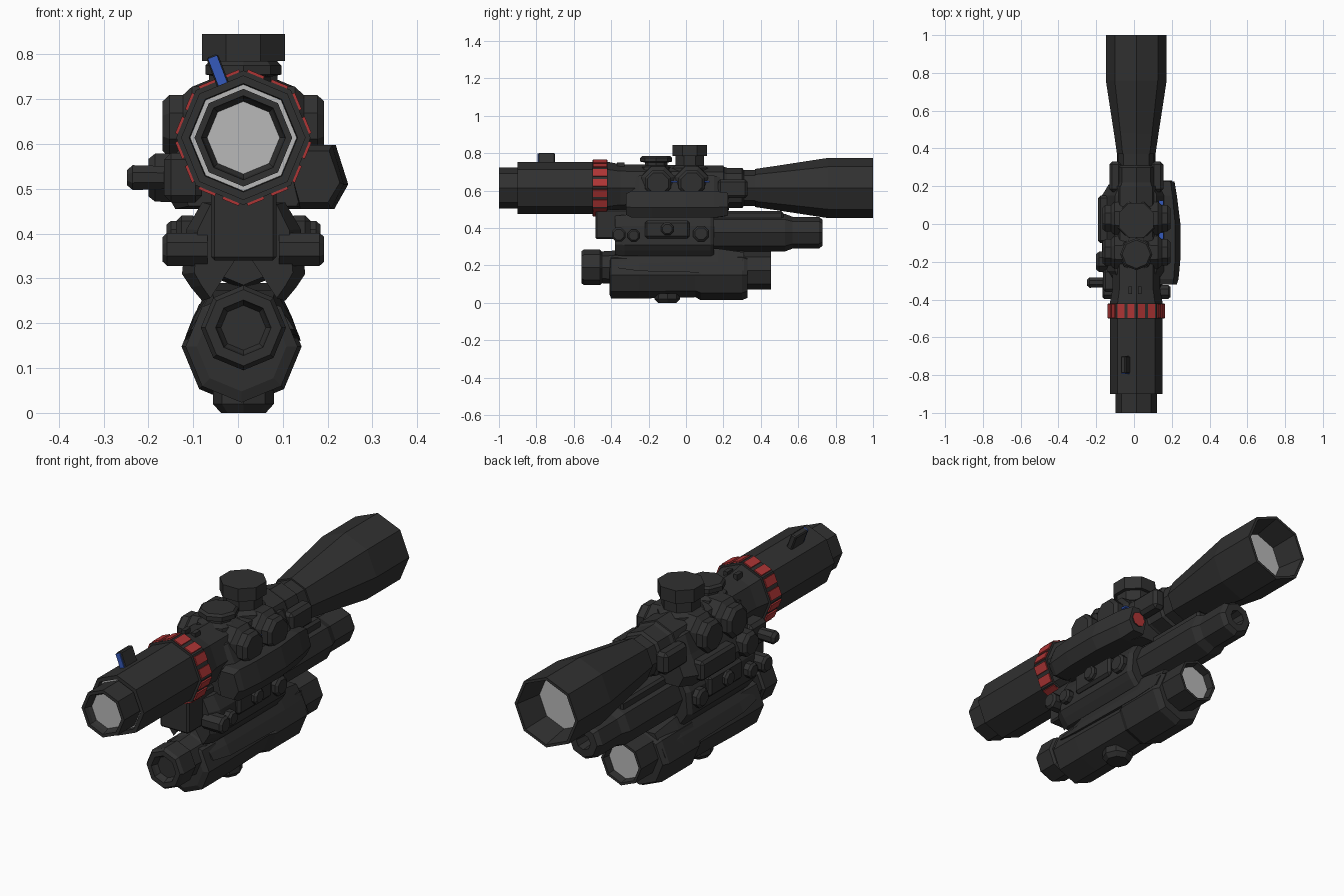
import bpy, bmesh, math
from mathutils import Matrix, Vector

def material(name, col):
    m = bpy.data.materials.new(name)
    m.diffuse_color = (*col, 1)
    return m

DARK = material("dark_grey", (0.03, 0.03, 0.03))
RED = material("red", (0.42, 0.035, 0.035))
BLUE = material("blue", (0.035, 0.1, 0.5))
GLASS = material("light_grey", (0.48, 0.48, 0.48))
CX, CZ = 0.012, 0.614          # scope axis

def finish(name, bm, mats):
    bmesh.ops.recalc_face_normals(bm, faces=bm.faces)
    me = bpy.data.meshes.new(name)
    bm.to_mesh(me)
    bm.free()
    for m in mats:
        me.materials.append(m)
    ob = bpy.data.objects.new(name, me)
    bpy.context.collection.objects.link(ob)
    return ob

def lathe(name, axis, c, pts, n=8, phase=0.0, start=DARK, end=DARK, bands=()):
    """Revolve (distance, radius) points about an axis through c; bands = light rings."""
    bm = bmesh.new()
    rings = []
    for t, r in pts:
        ring = []
        for i in range(n):
            a = math.tau * (i + phase) / n
            u, v = r * math.cos(a), r * math.sin(a)
            p = {'Y': (c[0] + u, t, c[1] + v), 'Z': (c[0] + u, c[1] + v, t),
                 'X': (t, c[0] + u, c[1] + v)}[axis]
            ring.append(bm.verts.new(p))
        rings.append(ring)
    for k in range(len(rings) - 1):
        for i in range(n):
            j = (i + 1) % n
            f = bm.faces.new((rings[k][i], rings[k][j], rings[k + 1][j], rings[k + 1][i]))
            f.material_index = 3 if k in bands else 0
    bm.faces.new(rings[0]).material_index = 1
    bm.faces.new(rings[-1]).material_index = 2
    return finish(name, bm, [DARK, start, end, GLASS])

def loft(name, poly, stations):
    """Loft an xz outline along y; stations = (y, x scale, z scale) about the outline's first point."""
    bm = bmesh.new()
    ox, oz = poly[0]
    rings = [[bm.verts.new((ox + (x - ox) * sx, y, oz + (z - oz) * sz)) for x, z in poly]
             for y, sx, sz in stations]
    n = len(poly)
    for a, b in zip(rings, rings[1:]):
        for i in range(n):
            bm.faces.new((a[i], a[(i + 1) % n], b[(i + 1) % n], b[i]))
    bm.faces.new(rings[0])
    bm.faces.new(rings[-1])
    return finish(name, bm, [DARK])

def box(name, x0, x1, y0, y1, z0, z1, mat=DARK, rot=None, bevel=0.0):
    bm = bmesh.new()
    bmesh.ops.create_cube(bm, size=1)
    bmesh.ops.scale(bm, vec=(x1 - x0, y1 - y0, z1 - z0), verts=bm.verts)
    if bevel:
        bmesh.ops.bevel(bm, geom=bm.edges[:], offset=bevel, segments=1, affect='EDGES')
    bmesh.ops.translate(bm, vec=((x0 + x1) / 2, (y0 + y1) / 2, (z0 + z1) / 2), verts=bm.verts)
    if rot:                     # turn about the scope axis
        M = Matrix.Translation((CX, 0, CZ)) @ Matrix.Rotation(rot, 4, 'Y') @ Matrix.Translation((-CX, 0, -CZ))
        bmesh.ops.transform(bm, matrix=M, verts=bm.verts)
    return finish(name, bm, [mat])

# --- Scope: eyepiece, tube and flared objective ---
lathe("eyepiece", 'Y', (CX, CZ), [(-0.965, 0.081), (-0.98, 0.09), (-1, 0.094), (-1, 0.109), (-0.88, 0.109),
      (-0.88, 0.119), (-0.9, 0.121), (-0.9, 0.139), (-0.5, 0.139), (-0.5, 0.15), (-0.42, 0.15), (-0.42, 0.14),
      (-0.35, 0.127), (0.2, 0.12), (0.21, 0.09)], start=GLASS, bands=(4,))
lathe("objective_bell", 'Y', (CX, CZ), [(0.18, 0.095), (0.37, 0.095), (0.37, 0.102), (0.48, 0.118), (0.76, 0.161),
      (1, 0.161), (1, 0.148), (0.87, 0.125)], end=GLASS)
lathe("tube_collar", 'Y', (CX, CZ), [(0.2, 0.115), (0.22, 0.108), (0.3, 0.108), (0.31, 0.095)])
for s in (-1, 1):
    xa, xb = sorted((CX + s * 0.08, CX + s * 0.143))
    box("collar_wing", xa, xb, 0.17, 0.33, 0.56, 0.66, bevel=0.015)

# red plates, two on each facet of the grip ring
apothem, side = 0.15 * math.cos(math.pi / 8), 0.3 * math.sin(math.pi / 8)
for k in range(8):
    for s in (-1, 1):
        m = CX + s * side * 0.25
        box("red_grip_plate", m - 0.02, m + 0.02, -0.497, -0.423, CZ + apothem - 0.003, CZ + apothem + 0.006,
            RED, rot=math.tau * (k + 0.5) / 8)

# zoom lever with blue front plate
lean = -math.radians(21)
box("zoom_lever", CX - 0.014, CX + 0.014, -0.79, -0.70, CZ + 0.11, CZ + 0.196, rot=lean, bevel=0.005)
box("lever_front_plate", CX - 0.011, CX + 0.011, -0.795, -0.789, CZ + 0.12, CZ + 0.193, BLUE, rot=lean)

# --- Turrets ---
lathe("elevation_turret", 'Z', (CX, 0.02), [(0.66, 0.11), (0.72, 0.105), (0.735, 0.083), (0.785, 0.083),
      (0.785, 0.1), (0.845, 0.1)], phase=0.5)
lathe("rear_turret", 'Z', (CX, -0.16), [(0.66, 0.1), (0.725, 0.09), (0.735, 0.06), (0.75, 0.06), (0.755, 0.085),
      (0.775, 0.085), (0.785, 0.075)])
for s in (-1, 1):
    for y in (-0.15, 0.03):
        lathe("side_turret", 'X', (y, 0.64), [(CX + s * t, r) for t, r in
              ((0.05, 0.1), (0.115, 0.095), (0.135, 0.075), (0.165, 0.075), (0.18, 0.06))], phase=0.5)
for y in (-0.07, 0.1):
    box("blue_marker", 0.125, 0.155, y - 0.025, y + 0.025, 0.643, 0.651, BLUE)
for x in (-0.03, 0.02):
    box("top_stud", x, x + 0.02, -0.37, -0.33, 0.72, 0.75)

# --- Receiver housing under the tube ---
loft("housing", [(CX, 0.52), (-0.06, 0.455), (-0.14, 0.455), (-0.17, 0.51), (-0.13, 0.595), (-0.1, 0.68),
     (0.12, 0.68), (0.16, 0.595), (0.19, 0.51), (0.16, 0.455), (0.08, 0.455)],
     [(-0.3, 0.8, 0.9), (-0.25, 1, 1), (0.15, 1, 1), (0.21, 0.8, 0.9)])
loft("side_cover", [(0.12, 0.53), (0.14, 0.455), (0.215, 0.455), (0.246, 0.51), (0.218, 0.598), (0.14, 0.598)],
     [(-0.32, 0.85, 0.8), (-0.29, 0.92, 1), (-0.18, 1, 1), (0, 1, 1), (0.15, 0.85, 1), (0.225, 0.75, 0.85)])
lathe("red_emitter", 'Y', (0.165, 0.53), [(0.2, 0.035), (0.23, 0.035)], end=RED)
lathe("left_collar", 'X', (-0.2, 0.525), [(-0.1, 0.06), (-0.185, 0.058), (-0.2, 0.045)], phase=0.5)
lathe("left_knob", 'X', (-0.31, 0.525), [(-0.1, 0.026), (-0.235, 0.03), (-0.248, 0.018)], phase=0.5)
box("left_knob_base", -0.165, -0.08, -0.36, -0.24, 0.47, 0.58, bevel=0.015)
box("left_rail_plate", -0.19, -0.13, -0.1, 0.15, 0.48, 0.57, bevel=0.012)

# --- Mount with clamp screws ---
box("front_mount_block", -0.06, 0.086, -0.485, -0.28, 0.34, 0.5, bevel=0.008)
loft("mount_body", [(CX, 0.37), (-0.08, 0.25), (-0.105, 0.28), (-0.125, 0.31), (-0.115, 0.41), (-0.08, 0.47),
     (0.105, 0.47), (0.14, 0.41), (0.15, 0.31), (0.13, 0.28), (0.105, 0.25)],
     [(-0.38, 0.8, 0.95), (-0.33, 1, 1), (0.13, 1, 1), (0.15, 0.9, 0.95)])
for s in (-1, 1):
    xa, xb = sorted((CX + s * 0.1, CX + s * 0.15))
    box("clamp_plate", xa, xb, -0.22, 0.02, 0.345, 0.44, bevel=0.012)
    for y, z, r, reach in ((-0.36, 0.365, 0.04, 0.18), (-0.28, 0.36, 0.035, 0.165),
                           (-0.1, 0.395, 0.036, 0.172), (0.08, 0.37, 0.045, 0.16)):
        lathe("clamp_screw", 'X', (y, z), [(CX + s * 0.08, r), (CX + s * (reach - 0.01), r),
              (CX + s * reach, r * 0.75)], phase=0.5)
box("upper_rail", -0.04, 0.064, 0.1, 0.52, 0.43, 0.49, bevel=0.01)

# --- Middle laser tube ---
lathe("laser_tube", 'Y', (CX, 0.375), [(-0.3, 0.09), (0.13, 0.1), (0.53, 0.1), (0.57, 0.085), (0.71, 0.085),
      (0.73, 0.07), (0.73, 0.036), (0.66, 0.03)])

# --- Lower flashlight ---
lathe("flashlight_tail", 'Y', (CX, 0.19), [(-0.53, 0.05), (-0.545, 0.058), (-0.56, 0.062), (-0.56, 0.085),
      (-0.545, 0.095), (-0.46, 0.095), (-0.45, 0.085), (-0.37, 0.09), (-0.36, 0.095), (-0.3, 0.095)])
lathe("flashlight_body", 'Y', (0.008, 0.148), [(-0.41, 0.1), (-0.40, 0.125), (-0.25, 0.125), (0.05, 0.118),
      (0.08, 0.134), (0.3, 0.134), (0.33, 0.12), (0.33, 0.08)])
lathe("flashlight_emitter", 'Y', (CX, 0.172), [(0.2, 0.102), (0.455, 0.102), (0.455, 0.09), (0.42, 0.085)], end=GLASS)
loft("flashlight_saddle", [(CX, 0.21), (-0.12, 0.16), (-0.10, 0.215), (-0.06, 0.29), (0.084, 0.29), (0.12, 0.215),
     (0.14, 0.16)], [(-0.36, 0.9, 0.5), (-0.25, 0.98, 0.8), (0.17, 1, 1), (0.31, 0.95, 0.75)])
lathe("bottom_button", 'Z', (CX, -0.1), [(0.08, 0.05), (0.05, 0.052), (0.05, 0.068), (0.02, 0.068), (0, 0.05)])
